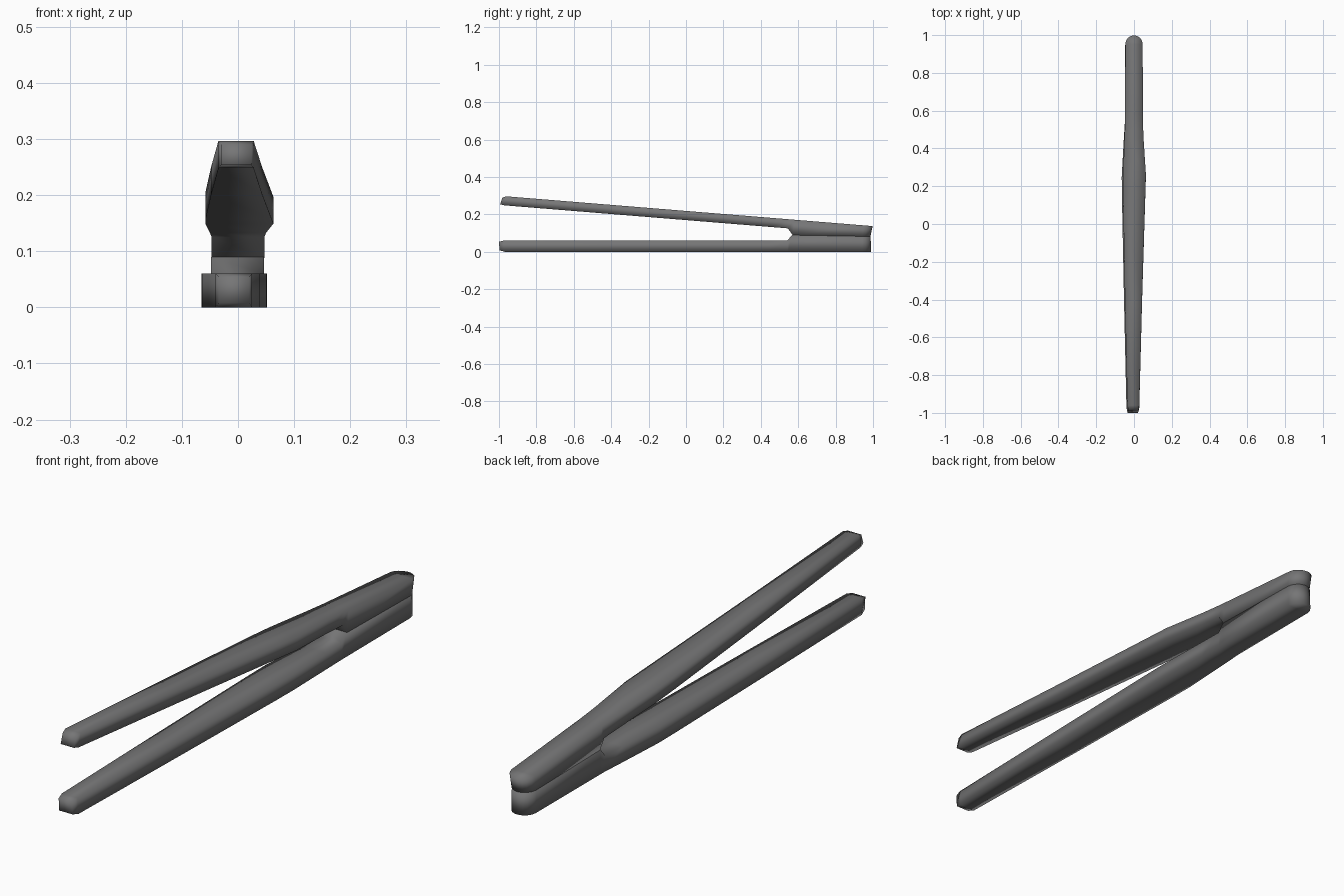
import bpy, bmesh, math

if "Cube" in bpy.data.objects:
    bpy.data.objects.remove(bpy.data.objects["Cube"])

dark = bpy.data.materials.new("dark_grey")
dark.diffuse_color = (0.18, 0.18, 0.182, 1)
dark.use_nodes = True
dark.node_tree.nodes["Principled BSDF"].inputs["Base Color"].default_value = dark.diffuse_color


def loft_arm(name, stations, tilt_back=0.0):
    """Four-sided loft; station = (y, x_left, x_right, z_bottom, z_top).
    tilt_back slides the top edge in y so the ends lean with the arm."""
    bm = bmesh.new()
    rings = []
    for y, xl, xr, zb, zt in stations:
        rings.append([bm.verts.new(p) for p in (
            (xl, y, zb), (xr, y, zb), (xr, y + tilt_back, zt), (xl, y + tilt_back, zt))])
    for a, b in zip(rings, rings[1:]):
        for i in range(4):
            j = (i + 1) % 4
            bm.faces.new((a[i], a[j], b[j], b[i]))
    bm.faces.new(rings[0])
    bm.faces.new(rings[-1])
    bmesh.ops.recalc_face_normals(bm, faces=bm.faces)
    for f in bm.faces:
        f.smooth = True
    # crisp jaw-notch edges, everything else soft
    for e in bm.edges:
        ys = [v.co.y for v in e.verts]
        if abs(ys[0] - ys[1]) < 0.02 and 0.5 < ys[0] < 0.6 and len(e.link_faces) == 2:
            if e.calc_face_angle() > math.radians(35):
                e.smooth = False
    mesh = bpy.data.meshes.new(name)
    bm.to_mesh(mesh)
    bm.free()
    mesh.materials.append(dark)
    obj = bpy.data.objects.new(name, mesh)
    bpy.context.collection.objects.link(obj)
    return obj


def round_end(cx, radius, y0, z_range):
    """Stations tracing a half-round end in plan."""
    out = []
    for deg in (0, 22, 45, 63, 78, 86):
        t = math.radians(deg)
        y = y0 + radius * math.sin(t)
        h = radius * math.cos(t)
        out.append((y, cx - h, cx + h, *z_range(y)))
    return out


# lower arm: flat on the ground, thicker behind the notch
lower_back = lambda y: (0.0, 0.09 - 0.018 * (y - 0.57))
lower = [
    (-0.997, -0.034, 0.020, 0.008, 0.054),
    (-0.970, -0.040, 0.025, 0.000, 0.060),
    (-0.400, -0.053, 0.039, 0.000, 0.060),
    (0.150, -0.064, 0.051, 0.000, 0.060),
    (0.250, -0.065, 0.052, 0.000, 0.060),
    (0.450, -0.054, 0.048, 0.000, 0.060),
    (0.545, -0.048, 0.046, 0.000, 0.060),
    (0.570, -0.048, 0.046, *lower_back(0.57)),
] + round_end(-0.001, 0.046, 0.944, lower_back)
loft_arm("lower_arm", lower, -0.003)

# upper arm: slopes down to the joint
top = lambda y: 0.137 + 0.0812 * (0.99 - y)
slim = lambda y: (top(y) - 0.048, top(y))
upper_back = lambda y: (lower_back(y)[1] - 0.001, top(y))
upper = [
    (-0.994, -0.030, 0.024, 0.254, 0.290),
    (-0.972, -0.035, 0.028, *slim(-0.972)),
    (-0.400, -0.048, 0.043, *slim(-0.4)),
    (0.150, -0.058, 0.060, *slim(0.15)),
    (0.250, -0.058, 0.063, *slim(0.25)),
    (0.450, -0.050, 0.050, *slim(0.45)),
    (0.545, -0.047, 0.047, *slim(0.545)),
    (0.570, -0.047, 0.047, *upper_back(0.57)),
] + round_end(0.0, 0.046, 0.940, upper_back)
loft_arm("upper_arm", upper, 0.012)
